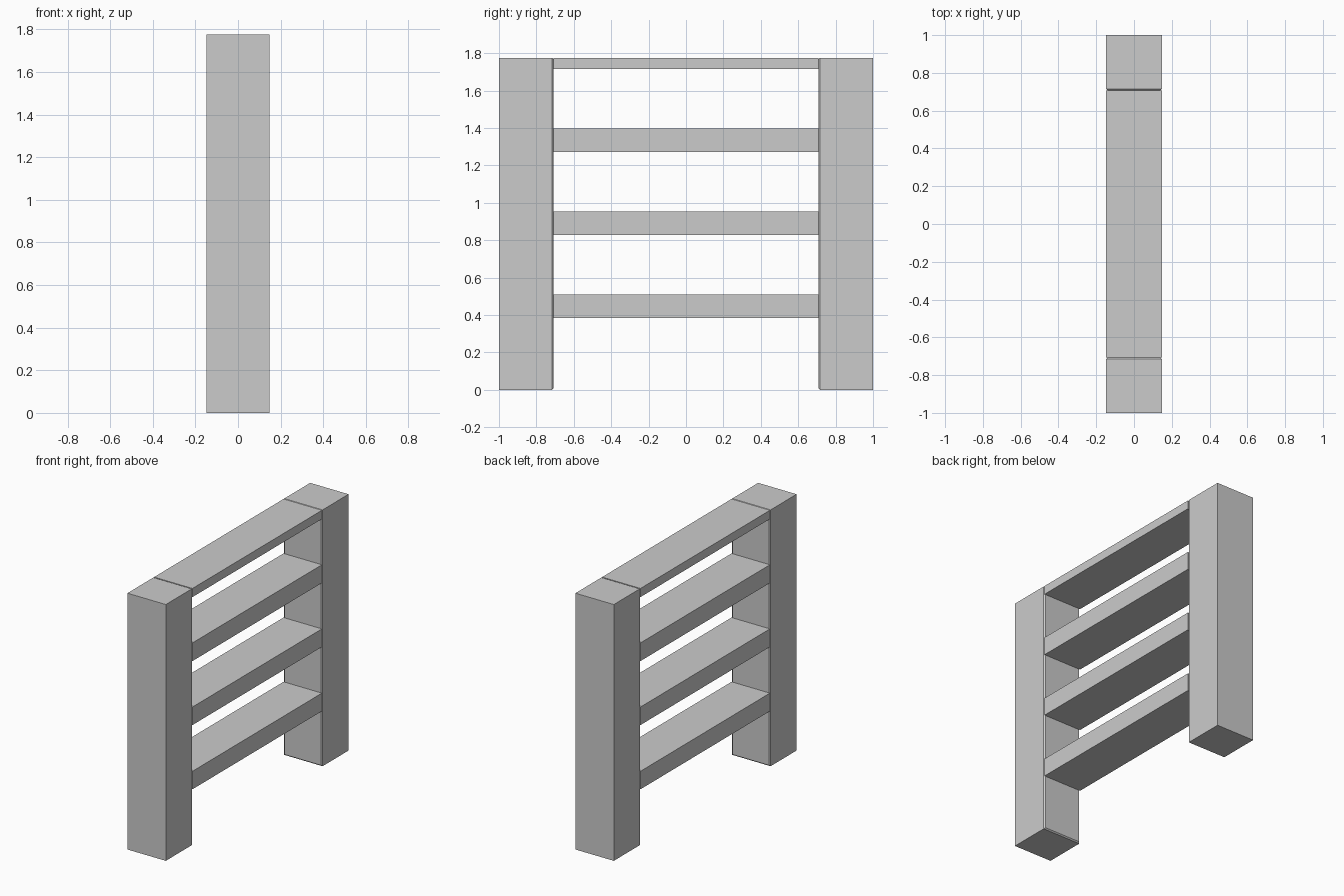
import bpy, bmesh

if "Cube" in bpy.data.objects:
    bpy.data.objects.remove(bpy.data.objects["Cube"])

HALF_DEPTH = 0.147
INNER, OUTER, HEIGHT = 0.708, 1.0, 1.775


def box(name, lo, hi, bevel_side=0):
    """Box between two corners; bevel_side (+1/-1) softens the rim of that y face."""
    bm = bmesh.new()
    bmesh.ops.create_cube(bm, size=1)
    for v in bm.verts:
        v.co = [lo[i] if v.co[i] < 0 else hi[i] for i in range(3)]
    if bevel_side:
        y = hi[1] if bevel_side > 0 else lo[1]
        rim = [e for e in bm.edges if all(abs(v.co.y - y) < 1e-5 for v in e.verts)]
        bmesh.ops.bevel(bm, geom=rim, offset=0.008, segments=1,
                        profile=0.5, affect='EDGES')
    bmesh.ops.recalc_face_normals(bm, faces=bm.faces)
    mesh = bpy.data.meshes.new(name)
    bm.to_mesh(mesh)
    bm.free()
    obj = bpy.data.objects.new(name, mesh)
    bpy.context.collection.objects.link(obj)
    return obj


# Two thick side posts with softened inner edges
box("left_post", (-HALF_DEPTH, -OUTER, 0), (HALF_DEPTH, -INNER, HEIGHT), 1)
box("right_post", (-HALF_DEPTH, INNER, 0), (HALF_DEPTH, OUTER, HEIGHT), -1)

# Three rungs and the thinner top rail
levels = {"lower_rung": (0.384, 0.509), "middle_rung": (0.829, 0.954),
          "upper_rung": (1.272, 1.398), "top_rail": (1.715, HEIGHT)}
for name, (z0, z1) in levels.items():
    box(name, (-HALF_DEPTH, -INNER, z0), (HALF_DEPTH, INNER, z1))
